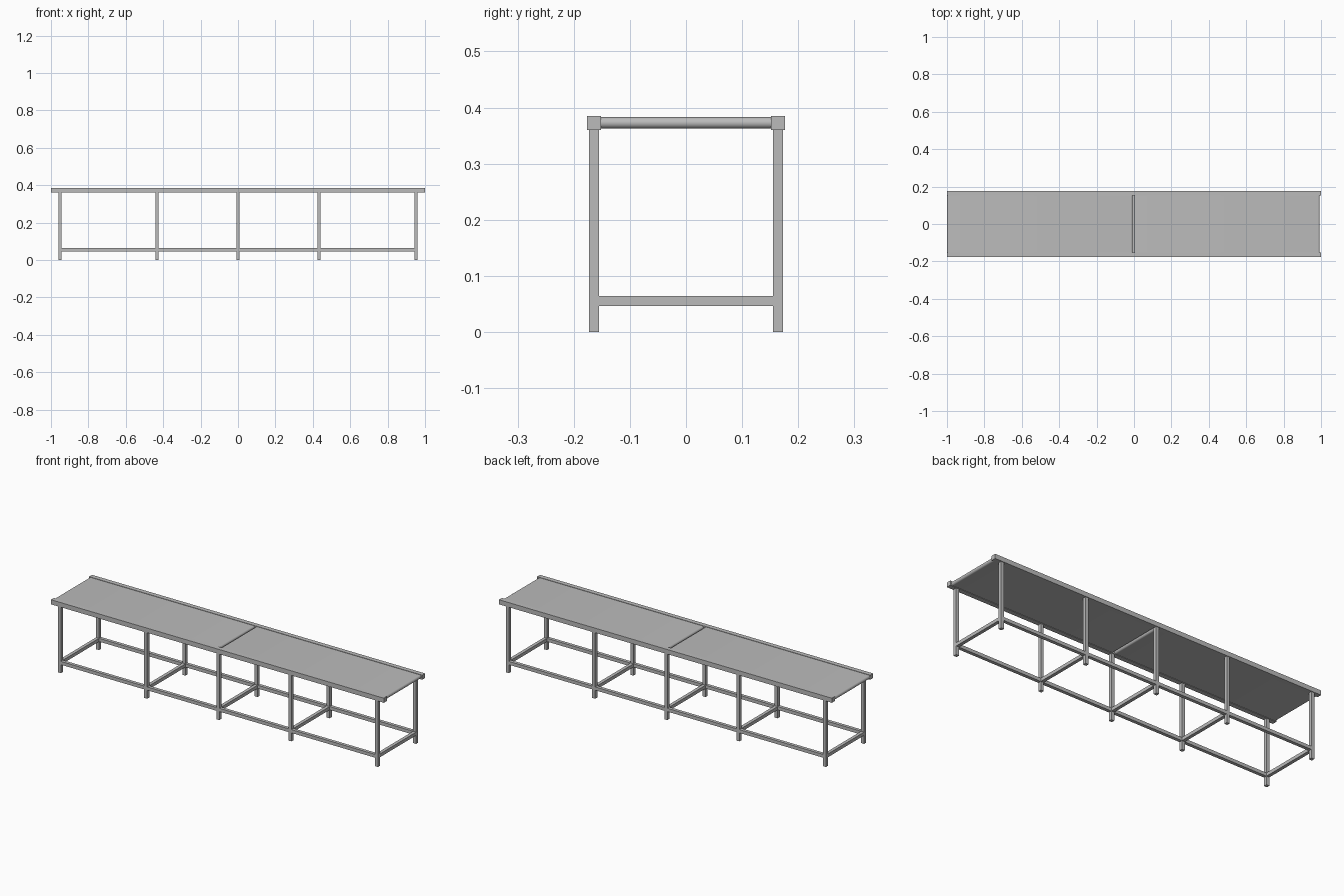
import bpy, bmesh, math
from mathutils import Vector

cube = bpy.data.objects.get("Cube")
if cube:
    bpy.data.objects.remove(cube, do_unlink=True)

grey = bpy.data.materials.new("light_grey_metal")
grey.use_nodes = True
colour = (0.5, 0.5, 0.5, 1)
grey.diffuse_color = colour
grey.node_tree.nodes["Principled BSDF"].inputs["Base Color"].default_value = colour


def finish(name, bm):
    bmesh.ops.recalc_face_normals(bm, faces=bm.faces)
    mesh = bpy.data.meshes.new(name)
    bm.to_mesh(mesh)
    bm.free()
    mesh.materials.append(grey)
    obj = bpy.data.objects.new(name, mesh)
    bpy.context.collection.objects.link(obj)
    return obj


def box(name, centre, size):
    bm = bmesh.new()
    bmesh.ops.create_cube(bm, size=1)
    bmesh.ops.scale(bm, vec=size, verts=bm.verts)
    bmesh.ops.translate(bm, vec=centre, verts=bm.verts)
    return finish(name, bm)


def belt(name, x0, x1, z0, z1, half_width, steps=12):
    """Flat loop with half-round ends, extruded across the frame."""
    r, zc = (z1 - z0) / 2, (z0 + z1) / 2
    bm = bmesh.new()
    outline = []
    for cx, start in ((x1 - r, -math.pi / 2), (x0 + r, math.pi / 2)):
        for i in range(steps + 1):
            a = start + math.pi * i / steps
            outline.append(bm.verts.new((cx + r * math.cos(a), -half_width, zc + r * math.sin(a))))
    face = bm.faces.new(outline)
    side = bmesh.ops.extrude_face_region(bm, geom=[face])
    verts = [v for v in side["geom"] if isinstance(v, bmesh.types.BMVert)]
    bmesh.ops.translate(bm, vec=Vector((0, 2 * half_width, 0)), verts=verts)
    obj = finish(name, bm)
    bpy.ops.object.select_all(action="DESELECT")
    obj.select_set(True)
    bpy.context.view_layer.objects.active = obj
    bpy.ops.object.shade_smooth_by_angle(angle=math.radians(35))


TUBE = 0.018          # square tube of the stand
LEG_Y = 0.164
RAIL = 0.025          # square side rail
RAIL_Z = 0.3725
SHELF_Z = 0.055       # height of the lower stretchers
LEG_X = (-0.952, -0.433, 0, 0.433, 0.952)

# Side rails, long stretchers and legs
for side, y in (("front", -LEG_Y), ("back", LEG_Y)):
    box(f"{side}_rail", (0, y, RAIL_Z), (2, RAIL, RAIL))
    for i, x in enumerate(LEG_X):
        box(f"{side}_leg_{i + 1}", (x, y, 0.18), (TUBE, TUBE, 0.36))
    for i, (a, b) in enumerate(zip(LEG_X, LEG_X[1:])):
        box(f"{side}_stretcher_{i + 1}", ((a + b) / 2, y, SHELF_Z), (b - a - TUBE, TUBE, TUBE))

# Cross stretchers between each pair of legs
for i, x in enumerate(LEG_X):
    box(f"cross_stretcher_{i + 1}", (x, 0, SHELF_Z), (TUBE, 2 * LEG_Y - TUBE, TUBE))

# Two belts meeting at the middle
belt("left_belt", 0, 0.993, 0.3625, 0.383, 0.1515)
belt("right_belt", -0.999, -0.007, 0.3625, 0.383, 0.1515)
